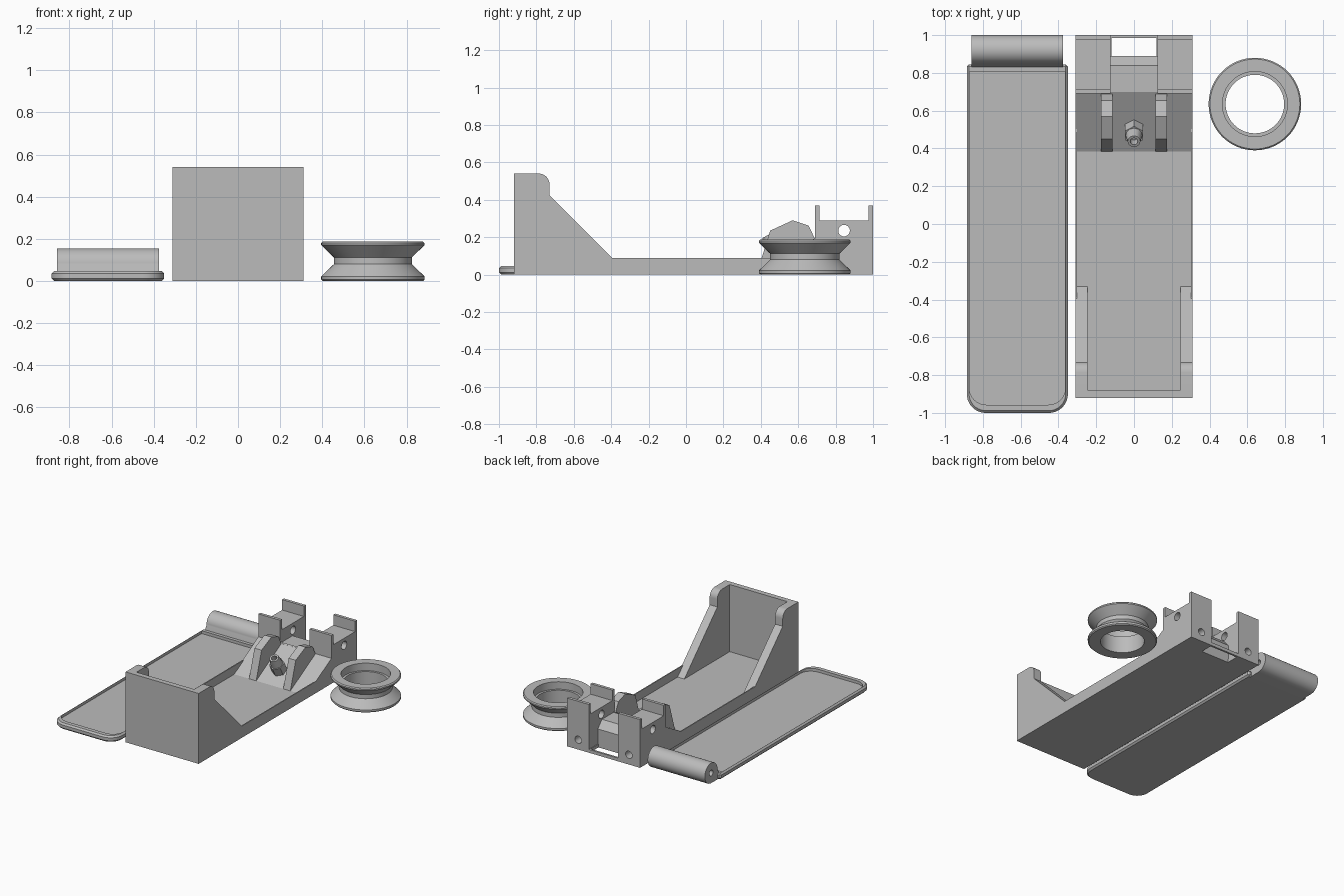
import bpy, bmesh, math
from mathutils import Matrix, Vector

if "Cube" in bpy.data.objects:
    bpy.data.objects.remove(bpy.data.objects["Cube"])

grey = bpy.data.materials.new("plain grey")
grey.use_nodes = True
COLOR = (0.5, 0.5, 0.5, 1)
grey.diffuse_color = COLOR
grey.node_tree.nodes["Principled BSDF"].inputs["Base Color"].default_value = COLOR


def finish(name, bm, smooth=False):
    bmesh.ops.recalc_face_normals(bm, faces=bm.faces)
    mesh = bpy.data.meshes.new(name)
    bm.to_mesh(mesh)
    bm.free()
    obj = bpy.data.objects.new(name, mesh)
    bpy.context.collection.objects.link(obj)
    mesh.materials.append(grey)
    if smooth:
        shade(obj)
    return obj


def activate(obj):
    bpy.ops.object.select_all(action='DESELECT')
    obj.select_set(True)
    bpy.context.view_layer.objects.active = obj


def shade(obj):
    activate(obj)
    bpy.ops.object.shade_smooth_by_angle(angle=math.radians(30))


def extrude(name, pts, offset, smooth=False):
    """Solid made by sweeping a flat outline along an offset."""
    bm = bmesh.new()
    face = bm.faces.new([bm.verts.new(p) for p in pts])
    out = bmesh.ops.extrude_face_region(bm, geom=[face])
    bmesh.ops.translate(bm, vec=offset, verts=[v for v in out["geom"] if isinstance(v, bmesh.types.BMVert)])
    return finish(name, bm, smooth)


def side_prism(name, yz, x0, x1, smooth=False):
    return extrude(name, [(x0, y, z) for y, z in yz], (x1 - x0, 0, 0), smooth)


def box(name, x0, x1, y0, y1, z0, z1):
    return side_prism(name, [(y0, z0), (y1, z0), (y1, z1), (y0, z1)], x0, x1)


def rod(name, start, axis, length, r1, r2=None, sides=32, smooth=True):
    bm = bmesh.new()
    bmesh.ops.create_cone(bm, cap_ends=True, segments=sides, radius1=r1, radius2=r2 or r1, depth=length)
    rot = Vector(axis).to_track_quat('Z', 'Y').to_matrix().to_4x4()
    mid = Vector(start) + Vector(axis).normalized() * length / 2
    bm.transform(Matrix.Translation(mid) @ rot)
    return finish(name, bm, smooth)


def cut(obj, *cutters):
    for cutter in cutters:
        mod = obj.modifiers.new("cut", 'BOOLEAN')
        mod.operation, mod.solver, mod.object = 'DIFFERENCE', 'EXACT', cutter
        activate(obj)
        bpy.ops.object.modifier_apply(modifier=mod.name)
        bpy.data.objects.remove(cutter)
    shade(obj)


def arc(cx, cy, r, a0, a1, n=10):
    return [(cx + r * math.cos(math.radians(a0 + (a1 - a0) * i / n)),
             cy + r * math.sin(math.radians(a0 + (a1 - a0) * i / n))) for i in range(n + 1)]


UP, ACROSS, BACK = (0, 0, 1), (1, 0, 0), (0, 1, 0)
FLOOR = 0.025

# Tray floor with countersunk screw holes and rear slot
tray = box("tray_floor", -0.31, 0.31, -0.92, 1.0, 0, FLOOR)
cut(tray, box("slot_cutter", -0.12, 0.12, 0.89, 0.985, -0.1, 0.1))
for x in (-0.23, 0.23):
    for y in (-0.2, 0.26):
        cut(tray, rod("sink_cutter", (x, y, FLOOR - 0.006), UP, 0.05, 0.06),
            rod("screw_cutter", (x, y, -0.1), UP, 0.3, 0.026))

# Tall front wall
box("front_wall", -0.31, 0.31, -0.92, -0.88, 0, 0.54)

# Ramp and the shelf behind it
side_prism("ramp", [(0.385, 0), (0.385, FLOOR), (0.70, 0.2), (0.70, 0)], -0.31, 0.31)
side_prism("rear_shelf", [(0.69, 0), (0.69, 0.195), (0.84, 0.195), (0.89, 0.14), (0.89, 0)], -0.125, 0.125)

gusset_outline = ([(-0.90, 0), (-0.33, 0), (-0.33, FLOOR), (-0.73, 0.425)]
                  + arc(-0.787, 0.483, 0.057, 0, 90) + [(-0.90, 0.54)])
lug_outline = [(0.38, 0.01), (0.45, 0.235), (0.57, 0.29), (0.655, 0.262), (0.70, 0.17), (0.70, 0.01)]

for side, s in (("right", -1), ("left", 1)):
    # Thin side rim
    box(side + "_rim", s * 0.302, s * 0.31, -0.9, 0.7, 0, 0.09)

    # Sloped side gusset with two cross holes
    gusset = side_prism(side + "_gusset", gusset_outline, s * 0.245, s * 0.31)
    cut(gusset, rod("upper_hole", (-0.5, -0.807, 0.468), ACROSS, 1, 0.028),
        rod("lower_hole", (-0.5, -0.775, 0.235), ACROSS, 1, 0.033))

    # Faceted lug on the ramp
    side_prism(side + "_lug", lug_outline, s * 0.115, s * 0.175)

    # Rear post with end lips, an axle hole and a screw hole
    post = side_prism(side + "_post",
                      [(0.69, 0), (1, 0), (1, 0.37), (0.977, 0.37), (0.977, 0.29),
                       (0.713, 0.29), (0.713, 0.37), (0.69, 0.37)], s * 0.125, s * 0.31)
    cut(post, rod("axle_hole", (-0.5, 0.845, 0.235), ACROSS, 1, 0.031),
        rod("back_hole", (s * 0.215, 0.9, 0.075), BACK, 0.3, 0.028))

# Hollow hexagonal fitting standing square to the ramp
lean = Vector((0, -0.485, 0.875))
foot = Vector((0, 0.51, 0.08))
nut = rod("fitting_nut", foot, lean, 0.085, 0.055, sides=6, smooth=False)
tip = rod("fitting_tip", foot + lean * 0.08, lean, 0.07, 0.045, 0.034, sides=12)
cut(tip, rod("tip_bore", foot + lean * 0.1, lean, 0.1, 0.02))

# Lid plate with rounded front corners, recessed top and holes
def lid_outline(x0, x1, y0, y1, r, z):
    ring = arc(x0 + r, y0 + r, r, 180, 270) + arc(x1 - r, y0 + r, r, 270, 360) + [(x1, y1), (x0, y1)]
    return [(x, y, z) for x, y in ring]


lid = extrude("lid_plate", lid_outline(-0.885, -0.35, -1.0, 0.845, 0.1, 0), (0, 0, 0.047))
bevel = lid.modifiers.new("bevel", 'BEVEL')
bevel.width, bevel.segments, bevel.angle_limit = 0.012, 1, math.radians(60)
activate(lid)
bpy.ops.object.modifier_apply(modifier="bevel")
cut(lid, extrude("recess", lid_outline(-0.872, -0.363, -0.957, 0.805, 0.09, 0.025), (0, 0, 0.1)))
for x, y, r in ((-0.735, -0.53, 0.033), (-0.505, -0.53, 0.033), (-0.62, -0.915, 0.025)):
    cut(lid, rod("lid_hole", (x, y, -0.1), UP, 0.3, r))

# Hinge barrel on the lid
barrel = side_prism("hinge_barrel",
                    [(0.83, 0)] + arc(0.923, 0.078, 0.077, -90, 180, 36) + [(0.83, 0.047)], -0.86, -0.375)
cut(barrel, rod("pin_hole", (-1, 0.923, 0.078), ACROSS, 1, 0.022))

# Grooved wheel lathed around its bore
wheel_profile = [(0.155, 0), (0.238, 0), (0.245, 0.007), (0.245, 0.022), (0.185, 0.08), (0.185, 0.112),
                 (0.245, 0.17), (0.245, 0.18), (0.238, 0.187), (0.172, 0.187), (0.172, 0.13), (0.155, 0.13)]
bm = bmesh.new()
ring = [bm.verts.new((r, 0, z)) for r, z in wheel_profile]
edges = [bm.edges.new((ring[i - 1], ring[i])) for i in range(len(ring))]
bmesh.ops.spin(bm, geom=ring + edges, cent=(0, 0, 0), axis=UP, angle=math.tau, steps=64, use_merge=True)
bmesh.ops.remove_doubles(bm, verts=bm.verts, dist=0.0001)
bmesh.ops.translate(bm, vec=(0.64, 0.635, 0), verts=bm.verts)
finish("grooved_wheel", bm, True)
